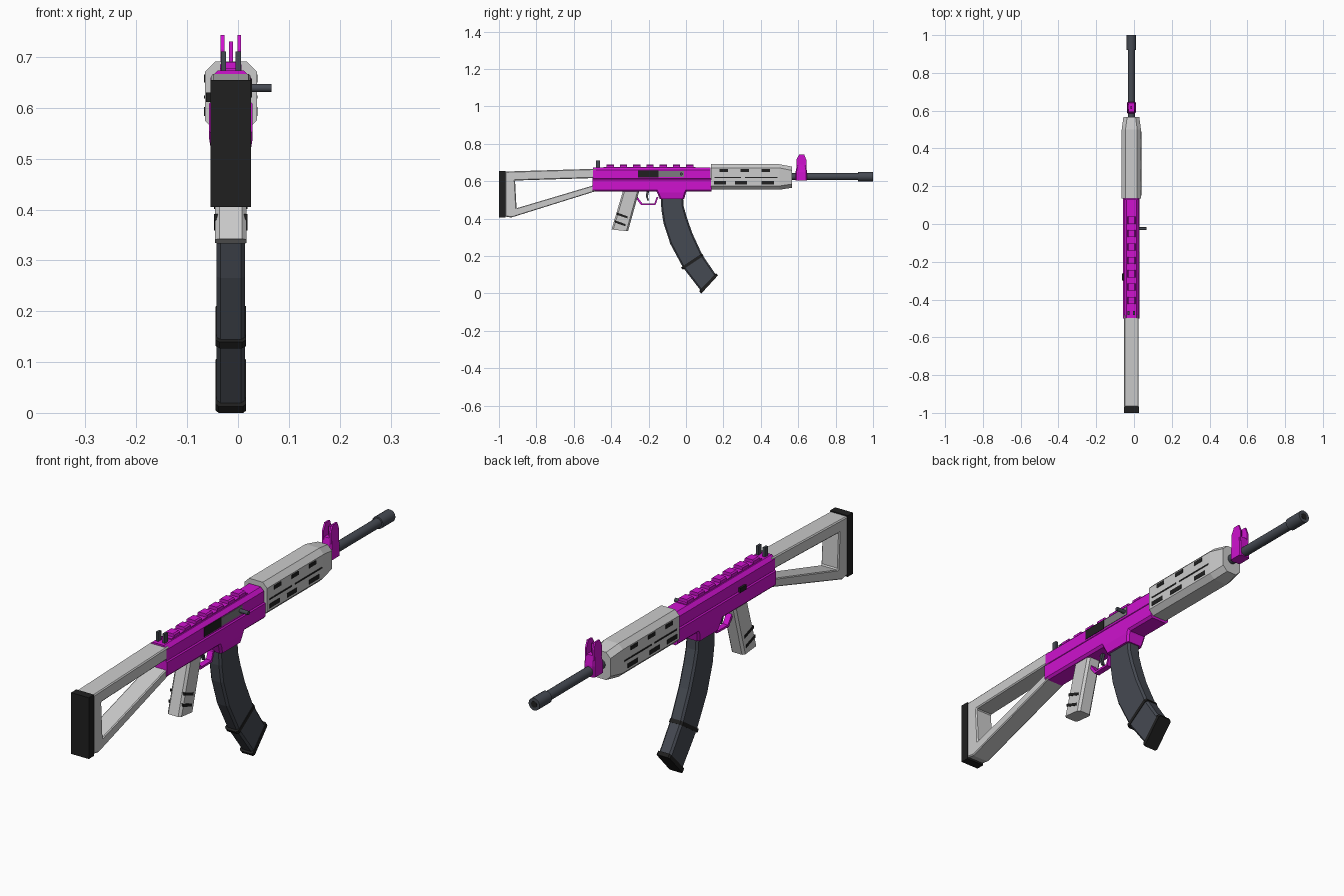
import bpy, bmesh, math
from mathutils import Vector, Matrix

CX = -0.014  # centre plane of the body


def material(name, rgb):
    m = bpy.data.materials.new(name)
    m.diffuse_color = (*rgb, 1)
    return m


MAGENTA = material("magenta", (0.62, 0.006, 0.62))
PALE = material("pale grey", (0.6, 0.6, 0.6))
SLATE = material("slate", (0.06, 0.068, 0.085))
BLACK = material("black", (0.014, 0.014, 0.014))
STEEL = material("steel grey", (0.2, 0.2, 0.21))


def finish(name, bm, mat):
    bmesh.ops.recalc_face_normals(bm, faces=bm.faces)
    me = bpy.data.meshes.new(name)
    bm.to_mesh(me)
    bm.free()
    me.materials.append(mat)
    ob = bpy.data.objects.new(name, me)
    bpy.context.collection.objects.link(ob)
    return ob


def loft(name, mat, sections, ch=0.0, x=CX):
    """Chamfered box sections; each is (y0, z0, y1, z1, half_width)."""
    bm = bmesh.new()
    rings = []
    for y0, z0, y1, z1, w in sections:
        a, b = Vector((x, y0, z0)), Vector((x, y1, z1))
        u = (b - a).normalized() * ch
        X = Vector((1, 0, 0))
        if ch:
            pts = [a + u - X * w, a - X * (w - ch), a + X * (w - ch), a + u + X * w,
                   b - u + X * w, b + X * (w - ch), b - X * (w - ch), b - u - X * w]
        else:
            pts = [a - X * w, a + X * w, b + X * w, b - X * w]
        rings.append([bm.verts.new(p) for p in pts])
    n = len(rings[0])
    for r, s in zip(rings, rings[1:]):
        for i in range(n):
            bm.faces.new((r[i], r[(i + 1) % n], s[(i + 1) % n], s[i]))
    bm.faces.new(rings[0])
    bm.faces.new(rings[-1])
    return finish(name, bm, mat)


def box(name, mat, y0, y1, z0, z1, w, ch=0.0, x=CX):
    return loft(name, mat, [(y0, z0, y0, z1, w), (y1, z0, y1, z1, w)], ch, x)


def rod(name, mat, start, end, r, sides=16):
    a, b = Vector(start), Vector(end)
    d = b - a
    rot = d.to_track_quat('Z', 'Y').to_matrix().to_4x4()
    bm = bmesh.new()
    bmesh.ops.create_cone(bm, cap_ends=True, segments=sides, radius1=r, radius2=r,
                          depth=d.length, matrix=Matrix.Translation((a + b) / 2) @ rot)
    ob = finish(name, bm, mat)
    bpy.context.view_layer.objects.active = ob
    ob.select_set(True)
    bpy.ops.object.shade_smooth_by_angle(angle=math.radians(40))
    ob.select_set(False)
    return ob


# Skeleton stock: frame with an open middle
outer = [(-0.968, 0.652), (-0.48, 0.667), (-0.48, 0.548), (-0.935, 0.406), (-0.968, 0.412)]
inner = [(-0.914, 0.604), (-0.495, 0.617), (-0.495, 0.578), (-0.902, 0.457), (-0.906, 0.458)]
bm = bmesh.new()
loops = [[bm.verts.new((CX + s * 0.039, y, z)) for y, z in pts]
         for pts in (outer, inner) for s in (-1, 1)]
ol, orr, il, ir = loops
for i in range(5):
    j = (i + 1) % 5
    for p, q in ((ol, orr), (il, ir), (ol, il), (orr, ir)):
        bm.faces.new((p[i], p[j], q[j], q[i]))
stock = finish("stock", bm, PALE)
bev = stock.modifiers.new("edge_chamfer", 'BEVEL')
bev.width, bev.segments = 0.011, 1
bev.limit_method, bev.angle_limit = 'ANGLE', math.radians(50)
box("butt_plate", BLACK, -1.0, -0.966, 0.405, 0.655, 0.04)

# Receiver
box("lower_receiver", MAGENTA, -0.5, 0.135, 0.545, 0.617, 0.043, 0.009)
box("upper_receiver", MAGENTA, -0.497, 0.13, 0.6, 0.673, 0.04, 0.014)
loft("magazine_well", MAGENTA, [(-0.165, 0.56, 0.01, 0.56, 0.043),
                                (-0.155, 0.54, 0.0, 0.54, 0.043),
                                (-0.14, 0.505, -0.01, 0.505, 0.037)], 0.008)
box("rail_base", MAGENTA, -0.44, 0.05, 0.67, 0.677, 0.021)
for i in range(7):
    y = -0.424 + i * 0.0708
    box(f"rail_block_{i + 1}", MAGENTA, y, y + 0.038, 0.67, 0.69, 0.021, 0.005)

# Ejection port, bolt, charging handle and selector
box("ejection_port", BLACK, -0.257, -0.148, 0.62, 0.658, 0.003, x=CX + 0.039)
box("bolt_cover", STEEL, -0.146, -0.012, 0.622, 0.656, 0.003, x=CX + 0.039)
rod("charging_handle", SLATE, (CX + 0.03, -0.025, 0.639), (0.066, -0.025, 0.639), 0.008)
box("selector", BLACK, -0.3, -0.262, 0.611, 0.63, 0.008, x=CX - 0.041)

# Handguard with slots on both sides
loft("handguard", PALE, [(0.135, 0.555, 0.135, 0.691, 0.051),
                         (0.5, 0.555, 0.5, 0.691, 0.051),
                         (0.567, 0.565, 0.567, 0.678, 0.042)], 0.02)
slots = [(0.18, 0.225, 0.65, 0.666), (0.292, 0.337, 0.65, 0.666), (0.405, 0.45, 0.65, 0.666),
         (0.152, 0.295, 0.618, 0.624), (0.315, 0.49, 0.618, 0.624),
         (0.15, 0.215, 0.584, 0.602), (0.262, 0.327, 0.584, 0.602), (0.405, 0.47, 0.584, 0.602)]
for s, side in ((-1, "left"), (1, "right")):
    for i, (y0, y1, z0, z1) in enumerate(slots):
        box(f"slot_{side}_{i + 1}", BLACK, y0, y1, z0, z1, 0.002, x=CX + s * 0.0505)

# Barrel and muzzle
rod("barrel", SLATE, (CX, 0.55, 0.625), (CX, 0.94, 0.625), 0.019)
rod("muzzle", SLATE, (CX, 0.92, 0.625), (CX, 1.0, 0.625), 0.025)
rod("bore", BLACK, (CX, 0.99, 0.625), (CX, 1.001, 0.625), 0.013)

# Front sight: base, two wings and a post
loft("front_sight_base", MAGENTA, [(0.586, 0.604, 0.647, 0.604, 0.024),
                                   (0.586, 0.65, 0.647, 0.65, 0.024),
                                   (0.594, 0.69, 0.641, 0.69, 0.02)], 0.005)
for s in (-1, 1):
    loft("front_sight_wing", MAGENTA, [(0.59, 0.67, 0.643, 0.67, 0.0035),
                                       (0.59, 0.715, 0.643, 0.715, 0.0035),
                                       (0.605, 0.743, 0.632, 0.743, 0.0035)], x=CX + s * 0.0165)
    # Rear sight post
    box("rear_sight_post", SLATE, -0.481, -0.461, 0.66, 0.711, 0.005, x=CX + s * 0.0145)
box("front_sight_post", MAGENTA, 0.61, 0.624, 0.68, 0.73, 0.004)

# Grip with dark stripes
loft("grip", PALE, [(-0.335, 0.555, -0.248, 0.555, 0.031),
                    (-0.398, 0.342, -0.31, 0.333, 0.031)], 0.009)
for y, z in ((-0.37, 0.427), (-0.38, 0.385)):
    loft("grip_stripe", BLACK, [(y, z - 0.006, y, z + 0.006, 0.033),
                                (y + 0.057, z - 0.026, y + 0.057, z - 0.014, 0.033)])

# Trigger and its guard
loft("trigger_guard", MAGENTA, [(-0.272, 0.515, -0.262, 0.52, 0.012),
                                (-0.24, 0.472, -0.233, 0.481, 0.012),
                                (-0.163, 0.474, -0.169, 0.482, 0.012),
                                (-0.148, 0.515, -0.158, 0.515, 0.012)])
loft("trigger", SLATE, [(-0.21, 0.55, -0.195, 0.55, 0.006),
                        (-0.215, 0.52, -0.204, 0.52, 0.006),
                        (-0.205, 0.495, -0.198, 0.497, 0.006)])

# Curved magazine, band and floor plate
loft("magazine", SLATE, [(-0.134, 0.52, -0.016, 0.52, 0.028),
                         (-0.132, 0.45, -0.012, 0.465, 0.028),
                         (-0.12, 0.375, 0.005, 0.405, 0.028),
                         (-0.084, 0.265, 0.034, 0.322, 0.028),
                         (-0.015, 0.137, 0.087, 0.207, 0.028),
                         (0.08, 0.014, 0.16, 0.1, 0.028)], 0.008)
loft("magazine_band", BLACK, [(-0.027, 0.139, 0.084, 0.214, 0.03),
                              (-0.018, 0.127, 0.094, 0.202, 0.03)], 0.008)
loft("magazine_floor", BLACK, [(0.07, 0.013, 0.161, 0.109, 0.03),
                               (0.082, 0.0, 0.171, 0.097, 0.03)], 0.006)
